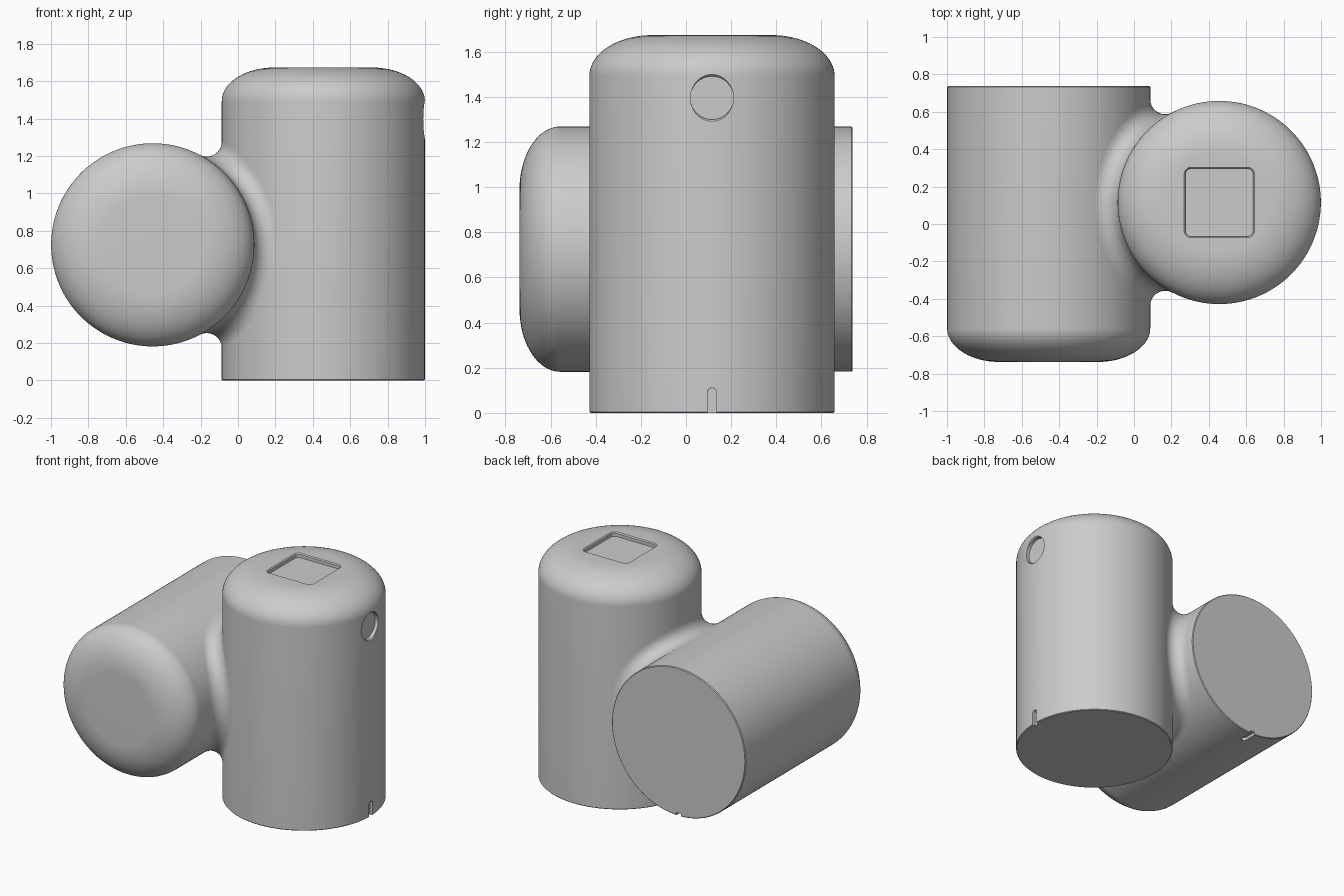
import bpy, bmesh
from math import sin, cos, pi, sqrt
from mathutils import Vector, Matrix

if "Cube" in bpy.data.objects:
    bpy.data.objects.remove(bpy.data.objects["Cube"])

R, H = 0.543, 1.673           # canister radius, upright height
LEN = 1.475                   # lying canister length
UP = Vector((0.456, 0.115, 0))        # upright axis base
LIE = Vector((-0.456, LEN / 2, 0.725))  # lying axis base (rear end)
FILLET = 0.08


def loft(name, rings, closed=False):
    """Skin a list of equal-sized vertex rings, capped or joined end to end."""
    bm = bmesh.new()
    loops = [[bm.verts.new(p) for p in ring] for ring in rings]
    pairs = list(zip(loops, loops[1:]))
    if closed:
        pairs.append((loops[-1], loops[0]))
    else:
        bm.faces.new(loops[0])
        bm.faces.new(loops[-1])
    for a, b in pairs:
        n = len(a)
        for i in range(n):
            j = (i + 1) % n
            bm.faces.new((a[i], a[j], b[j], b[i]))
    bmesh.ops.recalc_face_normals(bm, faces=bm.faces)
    mesh = bpy.data.meshes.new(name)
    bm.to_mesh(mesh)
    bm.free()
    obj = bpy.data.objects.new(name, mesh)
    bpy.context.collection.objects.link(obj)
    return obj


def rounded(hw, hh, r, z, steps=10):
    """Rounded rectangle outline at height z."""
    pts = []
    for k, (sx, sy) in enumerate([(1, 1), (-1, 1), (-1, -1), (1, -1)]):
        for i in range(steps + 1):
            a = (k + i / (steps + 0.01)) * pi / 2
            pts.append(Vector((sx * (hw - r) + r * cos(a),
                               sy * (hh - r) + r * sin(a), z)))
    return pts


def pocket(name, hw, hh, r, depth, lip, matrix):
    """Cutter for a recess with a softened lip; local z points outwards."""
    rings = [rounded(hw, hh, r, -depth), rounded(hw, hh, r, -lip),
             rounded(hw + lip, hh + lip, r + lip, 0.0),
             rounded(hw + lip, hh + lip, r + lip, 0.06)]
    obj = loft(name, rings)
    obj.data.transform(matrix)
    return obj


def activate(obj):
    bpy.ops.object.select_all(action='DESELECT')
    obj.select_set(True)
    bpy.context.view_layer.objects.active = obj


def canister(name, height, cutters, segs=144):
    """Cylinder with flat base and soft domed top, with recesses cut in."""
    a, b = 0.28, 0.18
    profile = [(R - 0.005, 0), (R, 0.005)]
    profile += [(R - a + a * cos(t * pi / 40), height - b + b * sin(t * pi / 40))
                for t in range(21)]
    obj = loft(name, [[(r * cos(i * 2 * pi / segs), r * sin(i * 2 * pi / segs), z)
                       for i in range(segs)] for r, z in profile])
    for c in cutters:
        m = obj.modifiers.new("cut", 'BOOLEAN')
        m.object, m.operation, m.solver = c, 'DIFFERENCE', 'EXACT'
    activate(obj)
    for m in list(obj.modifiers):
        bpy.ops.object.modifier_apply(modifier=m.name)
    bpy.ops.object.shade_smooth_by_angle(angle=0.5)
    for c in cutters:
        bpy.data.objects.remove(c)
    return obj


# frame on the +x side: local y -> z, local z -> x
SIDE = Matrix(((0, 0, 1, R), (1, 0, 0, 0), (0, 1, 0, 0), (0, 0, 0, 1)))


def side_cut(name, hw, hh, r, depth, lip, z, turn=0):
    m = Matrix.Rotation(turn, 4, 'Z') @ Matrix.Translation((0, 0, z)) @ SIDE
    return pocket(name, hw, hh, r, depth, lip, m)


# upright canister: square top recess, round side recess, slot at the base
upright = canister("upright_canister", H, [
    pocket("top_cutter", 0.181, 0.181, 0.03, 0.03, 0.007,
           Matrix.Translation((0, 0, H))),
    side_cut("port_cutter", 0.096, 0.096, 0.096, 0.032, 0.008, 1.395),
    side_cut("slot_cutter", 0.02, 0.16, 0.02, 0.022, 0.001, -0.05)])
upright.location = UP

# lying canister: domed end forward, slot under the rear end
lying = canister("lying_canister", LEN, [
    side_cut("slot_cutter", 0.02, 0.16, 0.02, 0.022, 0.001, -0.05, -pi / 2)])
lying.rotation_euler = (pi / 2, 0, 0)
lying.location = LIE

# rolling-ball fillet where the two canisters meet
S, D = R + FILLET, UP.x - LIE.x
rings = []
for k in range(160):
    t = (k + 0.5) * 2 * pi / 160
    lo, hi = 0.0, S
    for _ in range(40):
        rho = (lo + hi) / 2
        gap = sqrt(S * S - (rho * cos(t)) ** 2) + sqrt(S * S - (rho * sin(t)) ** 2)
        lo, hi = (rho, hi) if gap > D else (lo, rho)
    u, w = rho * cos(t), rho * sin(t)
    c = Vector((UP.x - sqrt(S * S - u * u), UP.y + u, LIE.z + w))
    to_up = Vector((UP.x - c.x, -u, 0)).normalized()
    to_lie = Vector((LIE.x - c.x, 0, -w)).normalized()
    ring = [c + FILLET * to_up.slerp(to_lie, i / 14) for i in range(15)]
    ring.append(c + 3 * FILLET * (to_up + to_lie).normalized())
    rings.append(ring)
fillet = loft("joint_fillet", rings, closed=True)
activate(fillet)
bpy.ops.object.shade_smooth_by_angle(angle=0.5)
